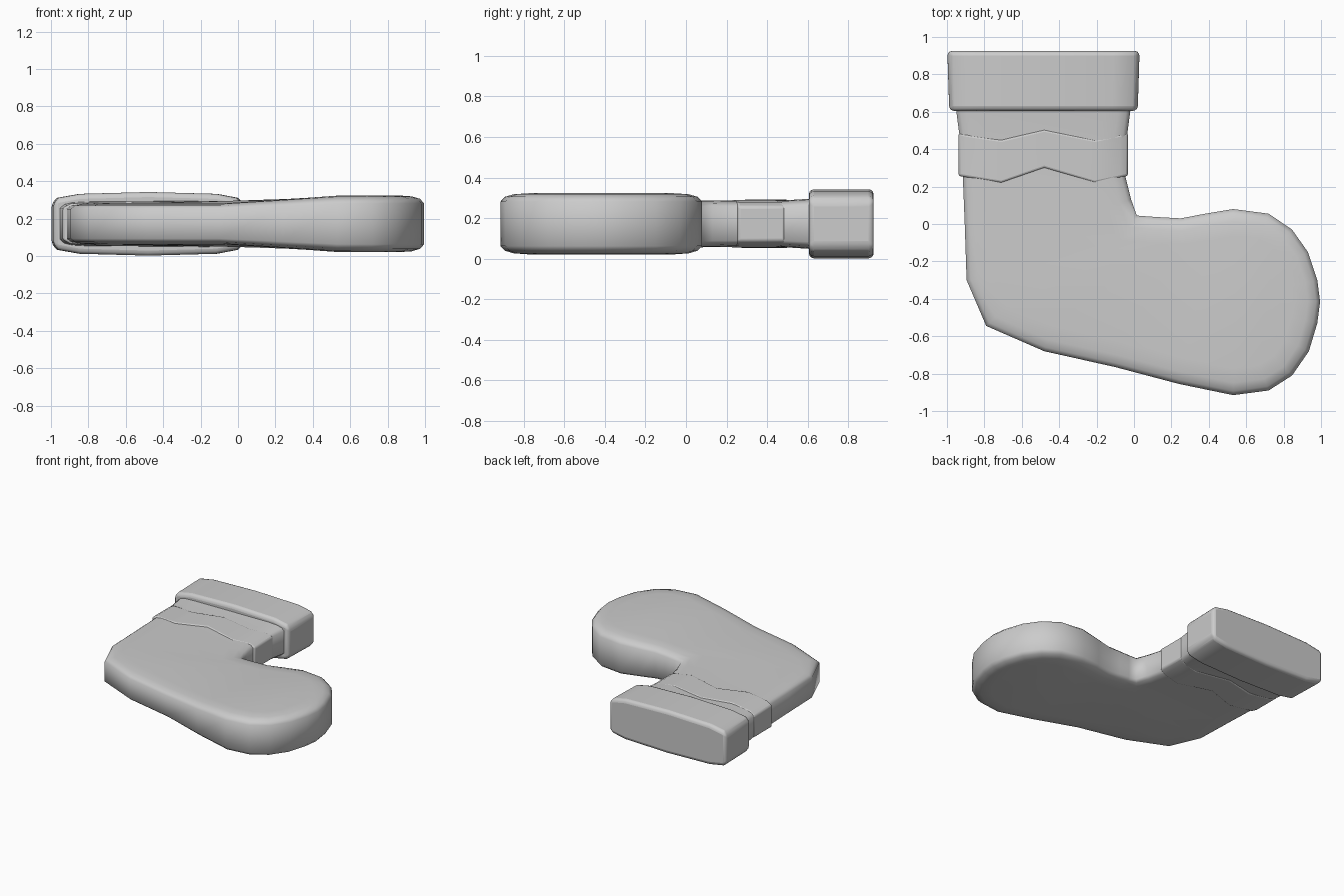
import bpy, bmesh, math
from mathutils import Vector

cube = bpy.data.objects.get("Cube")
if cube:
    bpy.data.objects.remove(cube)

MID = 0.172  # height of the flat symmetry plane

grey = bpy.data.materials.new("plain grey")
grey.use_nodes = True
grey.diffuse_color = (0.6, 0.6, 0.6, 1)
grey.node_tree.nodes["Principled BSDF"].inputs["Base Color"].default_value = (0.6, 0.6, 0.6, 1)


def finish(name, bm, bevel=0, angle=40):
    bmesh.ops.recalc_face_normals(bm, faces=bm.faces)
    mesh = bpy.data.meshes.new(name)
    bm.to_mesh(mesh)
    bm.free()
    obj = bpy.data.objects.new(name, mesh)
    bpy.context.collection.objects.link(obj)
    mesh.materials.append(grey)
    if bevel:
        mod = obj.modifiers.new("rounded edges", 'BEVEL')
        mod.width, mod.segments = bevel, 3
        mod.limit_method, mod.angle_limit = 'ANGLE', math.radians(40)
    bpy.ops.object.select_all(action='DESELECT')
    obj.select_set(True)
    bpy.context.view_layer.objects.active = obj
    bpy.ops.object.shade_smooth_by_angle(angle=math.radians(angle))
    return obj


def wrap(name, columns, bevel):
    """Flat band round the leg; columns are (x, front y, back y, half thickness)."""
    bm = bmesh.new()
    rings = [[bm.verts.new(p) for p in ((x, y0, MID - h), (x, y1, MID - h),
                                        (x, y1, MID + h), (x, y0, MID + h))]
             for x, y0, y1, h in columns]
    for a, b in zip(rings, rings[1:]):
        for i in range(4):
            j = (i + 1) % 4
            bm.faces.new((a[i], a[j], b[j], b[i]))
    bm.faces.new(rings[0])
    bm.faces.new(rings[-1])
    return finish(name, bm, bevel)


# Stocking body: matching points down the heel side and the instep side
heel_side = [(-.955, .64), (-.93, .45), (-.915, .25), (-.905, 0), (-.895, -.3),
             (-.79, -.545), (-.48, -.68), (-.1, -.765), (.24, -.855), (.53, -.915),
             (.72, -.89), (.845, -.81), (.935, -.68), (.98, -.53)]
instep_side = [(-.015, .64), (-.04, .45), (-.045, .25), (-.015, .13), (.015, .045),
               (.08, .04), (.16, .035), (.25, .03), (.38, .055), (.53, .08),
               (.72, .055), (.845, -.03), (.93, -.15), (.98, -.3)]
tip = (.995, -.415)
outline = [Vector(p) for p in heel_side + [tip] + instep_side[::-1]]
n, ribs = len(outline), len(heel_side)


def half_thickness(p):
    swell = min(max((p.x + .1) / .65, 0), 1) * .042
    flare = max(p.y - .5, 0) * .07
    return .11 + swell + flare


def inward(i):
    """Mitred inward direction at outline point i."""
    if i in (0, n - 1):
        return Vector((1 if i == 0 else -1, 0))
    a = (outline[i] - outline[i - 1]).normalized()
    b = (outline[i + 1] - outline[i]).normalized()
    d = Vector((-a.y - b.y, a.x + b.x)).normalized()
    return d / max(d.dot(Vector((-a.y, a.x))), .7)


bm = bmesh.new()
section = [(.14, -1), (.065, -.965), (.022, -.88), (0, -.72), (0, .72),
           (.022, .88), (.065, .965), (.14, 1)]
rings = []
for inset, level in section:
    ring = []
    for i, p in enumerate(outline):
        q = p + inward(i) * inset
        ring.append(bm.verts.new((q.x, q.y, MID + level * half_thickness(p))))
    rings.append(ring)
for a, b in zip(rings, rings[1:]):
    for i in range(n):
        j = (i + 1) % n
        bm.faces.new((a[i], a[j], b[j], b[i]))
for ring in (rings[0], rings[-1]):
    for i in range(ribs - 1):
        bm.faces.new((ring[i], ring[i + 1], ring[n - 2 - i], ring[n - 1 - i]))
    bm.faces.new(ring[ribs - 1:ribs + 2])
finish("stocking_body", bm, angle=60)

# Zigzag band round the ankle
wrap("zigzag_band", [(-.938, .257, .487, .085), (-.895, .25, .478, .108),
                     (-.71, .22, .45, .117), (-.48, .3, .505, .119),
                     (-.21, .22, .45, .117), (-.075, .248, .478, .108),
                     (-.032, .257, .487, .085)], .012)

# Thick cuff, a little wider at its open end
cuff = wrap("cuff", [(-.998, .605, .925, .11), (-.968, .605, .925, .139),
                     (-.85, .605, .925, .16), (-.48, .605, .925, .17),
                     (-.11, .605, .925, .16), (.0, .605, .925, .139),
                     (.03, .605, .925, .11)], .025)
for v in cuff.data.vertices:
    if v.co.y < .7:
        v.co.x = -.484 + (v.co.x + .484) * .98
